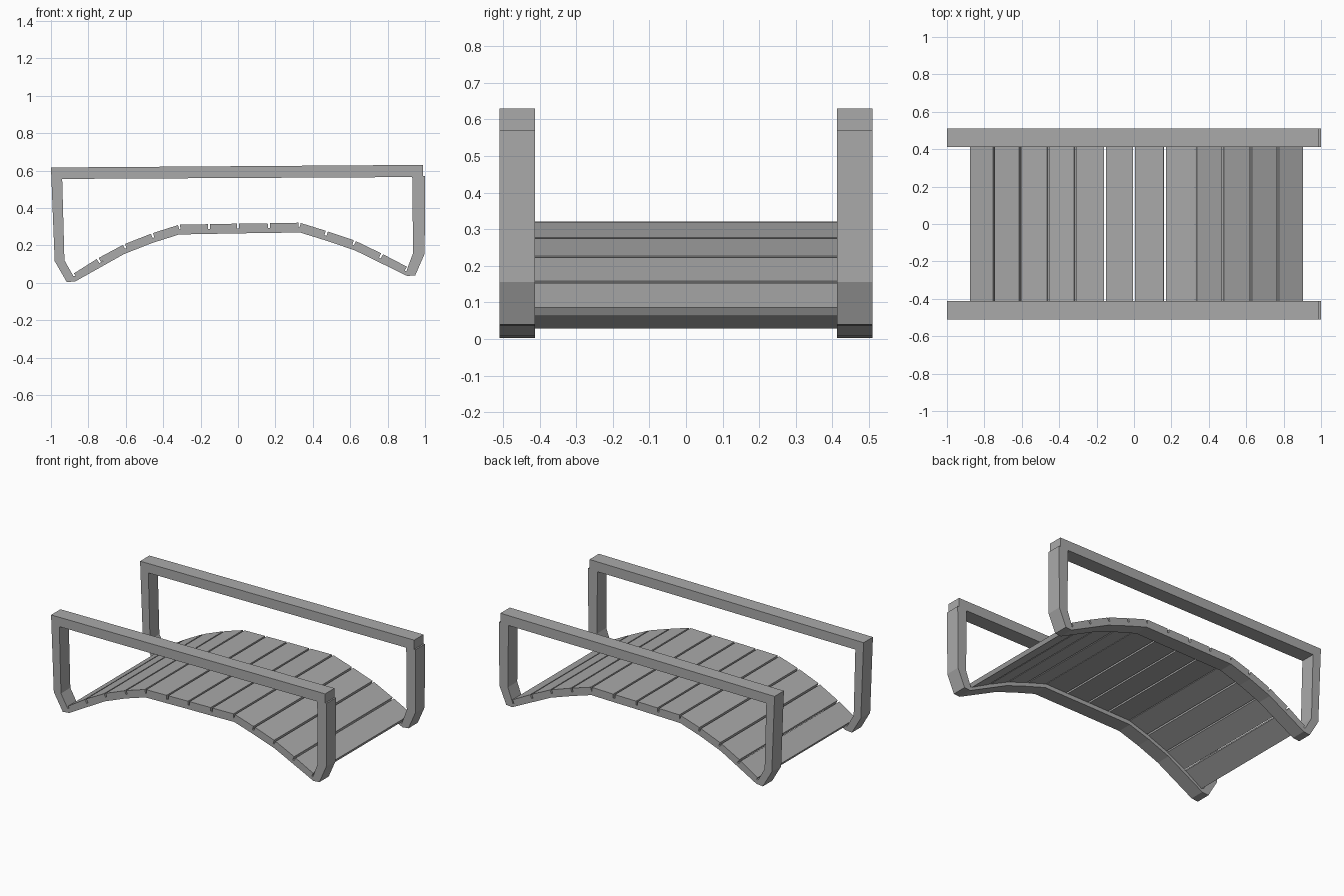
import bpy, bmesh
from mathutils import Vector

if "Cube" in bpy.data.objects:
    bpy.data.objects.remove(bpy.data.objects["Cube"])

grey = bpy.data.materials.new("plain grey")
grey.use_nodes = True
colour = (0.4, 0.4, 0.4, 1)
grey.diffuse_color = colour
grey.node_tree.nodes["Principled BSDF"].inputs["Base Color"].default_value = colour

RAIL_IN, RAIL_OUT = 0.413, 0.51
PLANK_T = 0.026
GAP = 0.006

# Walking surface, one point per plank joint
deck = [(-.882, .047), (-.75, .13), (-.61, .205), (-.46, .264), (-.315, .31),
        (-.155, .313), (0, .316), (.165, .318), (.33, .321), (.475, .276),
        (.625, .225), (.77, .155), (.908, .083)]


def finish(name, bm):
    bmesh.ops.recalc_face_normals(bm, faces=bm.faces)
    mesh = bpy.data.meshes.new(name)
    bm.to_mesh(mesh)
    bm.free()
    mesh.materials.append(grey)
    ob = bpy.data.objects.new(name, mesh)
    bpy.context.collection.objects.link(ob)
    return ob


def loop_prism(name, pairs, y0, y1):
    """Closed ring of (outer, inner) profile points, extruded along y."""
    bm = bmesh.new()
    rings = [[bm.verts.new((p[0], y, p[1])) for p in pair for y in (y0, y1)]
             for pair in pairs]
    for a, b in zip(rings, rings[1:] + rings[:1]):
        for i, j in ((0, 1), (1, 3), (3, 2), (2, 0)):
            bm.faces.new((a[i], a[j], b[j], b[i]))
    return finish(name, bm)


def plank(name, a, b):
    """Board between two deck joints, perpendicular to its own slope."""
    a, b = Vector(a), Vector(b)
    along = (b - a).normalized()
    down = Vector((along.y, -along.x)) * PLANK_T
    a, b = a + along * GAP, b - along * GAP
    bm = bmesh.new()
    ends = [[bm.verts.new((p.x, y, p.y)) for p in (a, b, b + down, a + down)]
            for y in (-RAIL_OUT, RAIL_OUT)]
    bm.faces.new(ends[0])
    bm.faces.new(ends[1])
    for i in range(4):
        j = (i + 1) % 4
        bm.faces.new((ends[0][i], ends[0][j], ends[1][j], ends[1][i]))
    return finish(name, bm)


# Side frame profile: handrail, two posts with angled feet, arched beam
frame = [((-1, .616), (-.94, .555)),
         ((-.98, .115), (-.928, .12)),
         ((-.915, .003), (-.88, .035)),
         ((-.868, .008), (-.855, .04))]
frame += [((x, z - .052), (x, z - .026)) for x, z in deck[2:-2]]
frame += [((.77, .102), (.76, .132)),
          ((.905, .036), (.9, .06)),
          ((.948, .04), (.908, .083)),
          ((.998, .155), (.936, .158)),
          ((1, .57), (.932, .56)),
          ((.99, .57), (.931, .562)),
          ((.99, .63), (.93, .565))]

loop_prism("right_side_frame", frame, -RAIL_OUT, -RAIL_IN)
loop_prism("left_side_frame", frame, RAIL_IN, RAIL_OUT)

# Deck planks
for n, (a, b) in enumerate(zip(deck, deck[1:])):
    plank(f"plank_{n + 1}", a, b)
